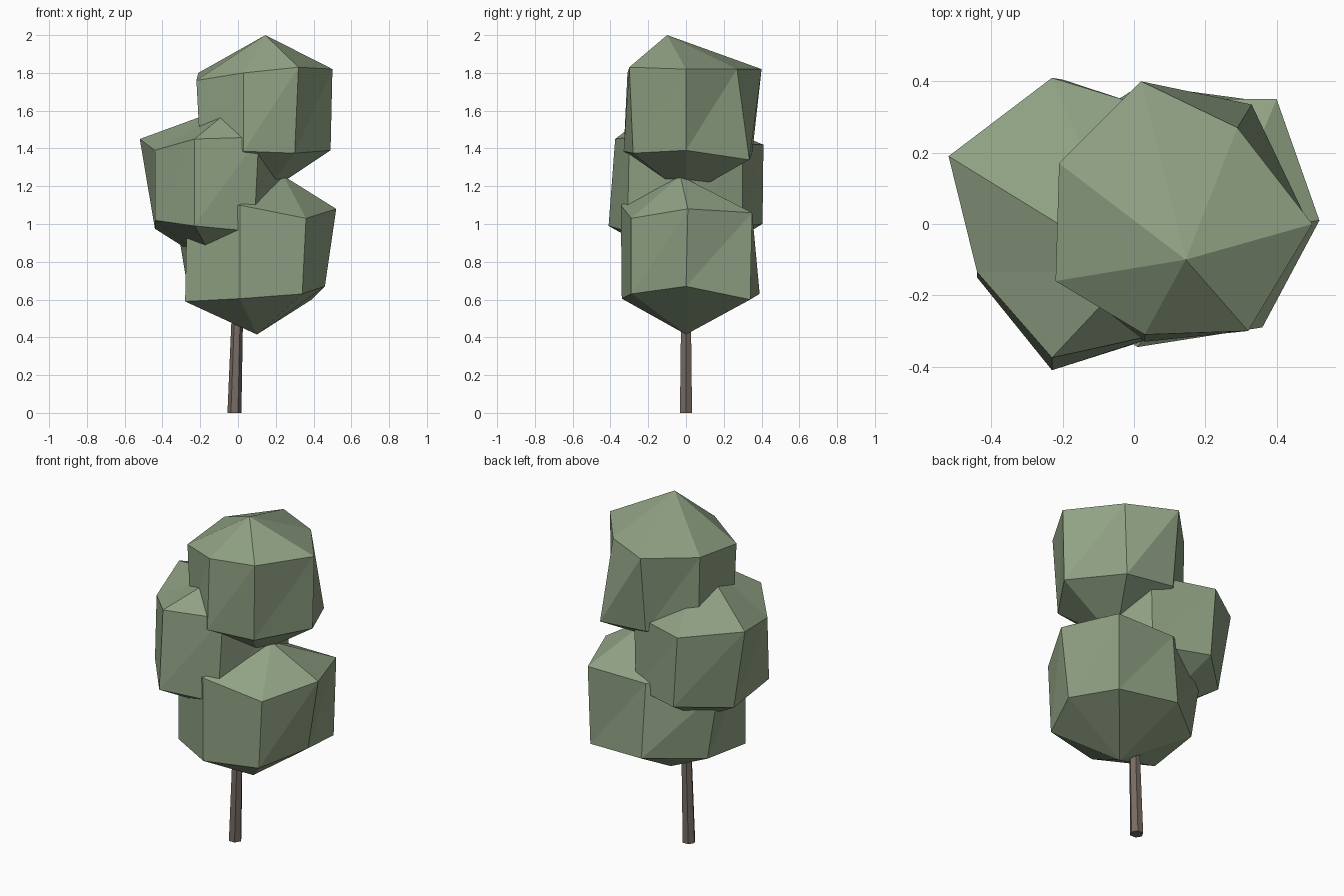
import bpy, bmesh, math


def material(name, rgb):
    m = bpy.data.materials.new(name)
    m.diffuse_color = (*rgb, 1)
    return m


def loft(name, mat, rings, bottom=None, top=None):
    """Skin closed rings (low to high), closing each end with a tip or a cap."""
    bm = bmesh.new()
    rows = [[bm.verts.new(p) for p in r] for r in rings]
    n = len(rows[0])
    for lo, hi in zip(rows, rows[1:]):
        for i in range(n):
            j = (i + 1) % n
            bm.faces.new((lo[i], lo[j], hi[j]))
            bm.faces.new((lo[i], hi[j], hi[i]))
    for row, tip in ((rows[0][::-1], bottom), (rows[-1], top)):
        if tip:
            t = bm.verts.new(tip)
            for i in range(n):
                bm.faces.new((row[i], row[(i + 1) % n], t))
        else:
            bm.faces.new(row)
    bmesh.ops.recalc_face_normals(bm, faces=bm.faces)
    me = bpy.data.meshes.new(name)
    bm.to_mesh(me)
    bm.free()
    me.materials.append(mat)
    ob = bpy.data.objects.new(name, me)
    bpy.context.collection.objects.link(ob)
    return ob


leaf = material("leaf", (0.28, 0.36, 0.23))
bark = material("bark", (0.19, 0.15, 0.125))


# Slightly leaning six-sided trunk
def hexagon(cx, z, r):
    return [(cx + r * math.cos(k * math.pi / 3), r * math.sin(k * math.pi / 3), z)
            for k in range(6)]


loft("trunk", bark, [hexagon(-0.019, 0, 0.037), hexagon(0.008, 0.9, 0.025)])

# Lower leaf clump: seven irregular sides, starting at +x
loft("lower_foliage", leaf, [
    [(0.46, 0, 0.67), (0.39, 0.34, 0.60), (0.02, 0.39, 0.63), (-0.26, 0.17, 0.62),
     (-0.28, -0.16, 0.59), (0.01, -0.34, 0.605), (0.34, -0.29, 0.63)],
    [(0.52, 0.01, 1.08), (0.40, 0.35, 1.06), (0.02, 0.35, 1.06), (-0.33, 0.17, 1.04),
     (-0.27, -0.17, 1.04), (0.01, -0.345, 1.10), (0.36, -0.29, 1.03)]],
    (0.10, 0, 0.415), (0.24, -0.03, 1.255))

# Middle leaf clump, off to the left
loft("middle_foliage", leaf, [
    [(0.26, 0, 0.98), (0.12, 0.30, 0.99), (-0.20, 0.405, 1.0), (-0.44, 0.18, 0.975),
     (-0.44, -0.15, 1.02), (-0.23, -0.41, 0.99), (0.085, -0.31, 0.96)],
    [(0.26, 0, 1.42), (0.13, 0.30, 1.42), (-0.23, 0.41, 1.42), (-0.52, 0.19, 1.45),
     (-0.44, -0.135, 1.39), (-0.23, -0.375, 1.45), (0.11, -0.30, 1.46)]],
    (-0.10, 0, 0.76), (0, -0.13, 1.64))

# Top leaf clump
loft("top_foliage", leaf, [
    [(0.49, 0, 1.39), (0.33, 0.335, 1.34), (0.02, 0.35, 1.37), (-0.20, 0.17, 1.38),
     (-0.20, -0.16, 1.38), (0.03, -0.33, 1.385), (0.30, -0.28, 1.375)],
    [(0.50, 0, 1.82), (0.29, 0.27, 1.82), (0.02, 0.40, 1.82), (-0.21, 0.17, 1.80),
     (-0.22, -0.16, 1.76), (0.03, -0.31, 1.80), (0.32, -0.30, 1.83)]],
    (0.13, 0, 1.15), (0.145, -0.10, 2.0))
